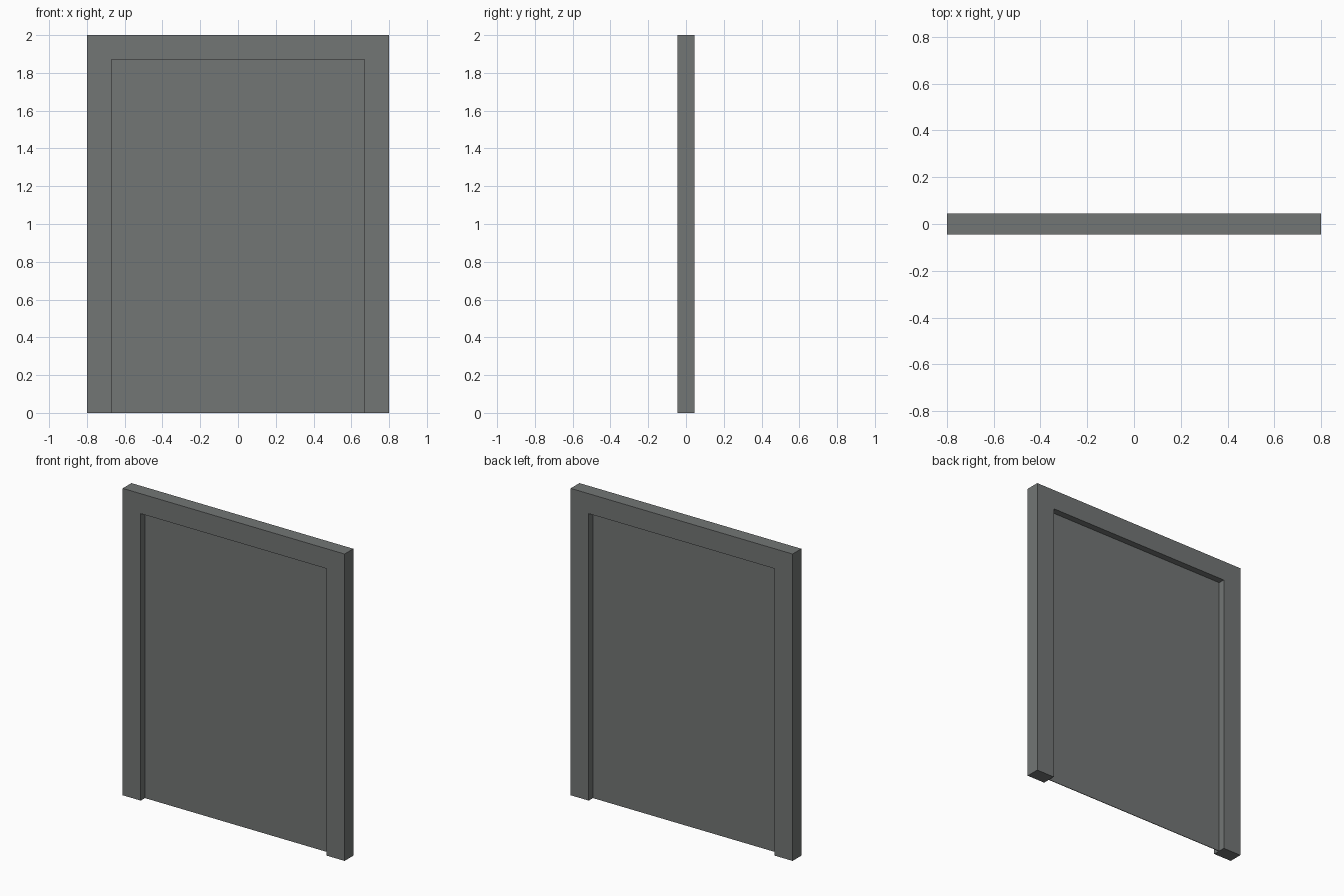
import bpy
import bmesh

if "Cube" in bpy.data.objects:
    bpy.data.objects.remove(bpy.data.objects["Cube"])

# Single grey finish
grey = bpy.data.materials.new("door_grey")
grey.diffuse_color = (0.17, 0.18, 0.178, 1.0)
grey.use_nodes = True
grey.node_tree.nodes["Principled BSDF"].inputs["Base Color"].default_value = grey.diffuse_color

W, H, D = 0.80, 2.0, 0.045      # half width, height, half depth of frame
IW, IH = 0.67, 1.87             # opening half width and height


def extruded(name, outline, half_depth):
    """Closed x-z outline extruded evenly about y = 0."""
    bm = bmesh.new()
    face = bm.faces.new([bm.verts.new((x, -half_depth, z)) for x, z in outline])
    out = bmesh.ops.extrude_face_region(bm, geom=[face])
    moved = [v for v in out["geom"] if isinstance(v, bmesh.types.BMVert)]
    bmesh.ops.translate(bm, verts=moved, vec=(0, 2 * half_depth, 0))
    bmesh.ops.recalc_face_normals(bm, faces=bm.faces)
    mesh = bpy.data.meshes.new(name)
    bm.to_mesh(mesh)
    bm.free()
    mesh.materials.append(grey)
    obj = bpy.data.objects.new(name, mesh)
    bpy.context.collection.objects.link(obj)
    return obj


# Door frame: two jambs and a head in one piece
extruded("door_frame", [(-W, 0), (-IW, 0), (-IW, IH), (IW, IH),
                        (IW, 0), (W, 0), (W, H), (-W, H)], D)

# Thin door panel in the middle of the frame
extruded("door_panel", [(-IW, 0), (IW, 0), (IW, IH), (-IW, IH)], 0.002)
